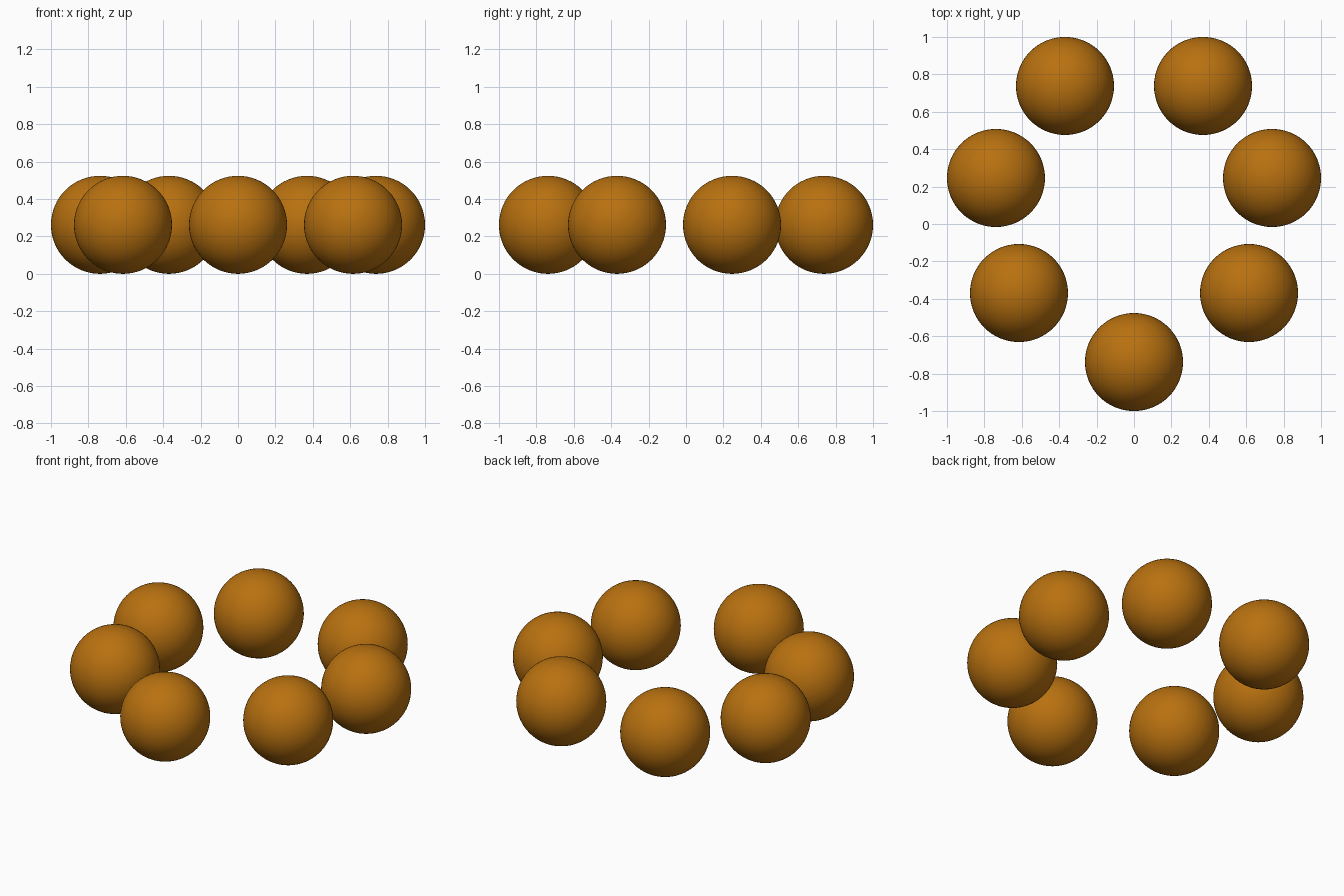
import bpy

if "Cube" in bpy.data.objects:
    bpy.data.objects.remove(bpy.data.objects["Cube"])

RADIUS = 0.262
UNIT = (1 - RADIUS) / 6   # ball centres sit on a regular plan grid

mat = bpy.data.materials.new("amber")
mat.diffuse_color = (0.48, 0.165, 0.005, 1)
mat.use_nodes = True
mat.node_tree.nodes["Principled BSDF"].inputs["Base Color"].default_value = mat.diffuse_color


def ball(x, y):
    bpy.ops.mesh.primitive_uv_sphere_add(
        segments=64, ring_count=32, radius=RADIUS,
        location=(x * UNIT, y * UNIT, RADIUS))
    obj = bpy.context.object
    obj.name = "ball"
    obj.data.materials.append(mat)
    bpy.ops.object.shade_smooth()


# Front ball, then the mirrored left and right pairs of the ring
ball(0, -6)
for x, y in [(5, -3), (6, 2), (3, 6)]:
    for side in (-1, 1):
        ball(side * x, y)
